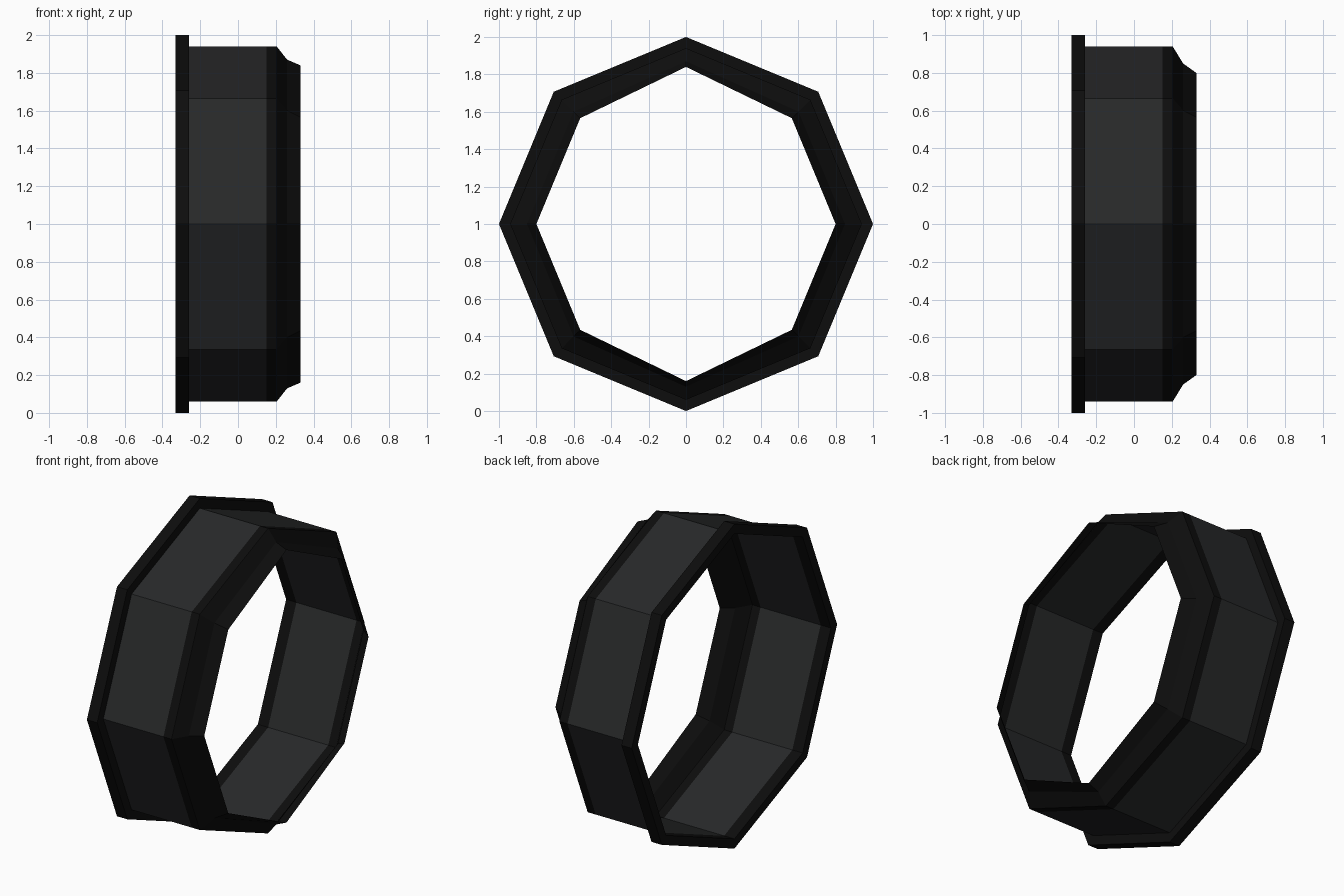
import bpy, bmesh, math

if "Cube" in bpy.data.objects:
    bpy.data.objects.remove(bpy.data.objects["Cube"])

SIDES = 8


def material(name, rgb):
    m = bpy.data.materials.new(name)
    m.diffuse_color = (*rgb, 1)
    m.use_nodes = True
    m.node_tree.nodes["Principled BSDF"].inputs["Base Color"].default_value = m.diffuse_color
    return m


rubber = material("grey_rubber", (0.020, 0.021, 0.022))
black = material("black_rubber", (0.004, 0.004, 0.004))


def lathe(name, profile, mat, closed=False):
    """Sweep (x, radius, vertical radius) points round the x axis."""
    bm = bmesh.new()
    rings = []
    for x, r, rz in profile:
        ring = []
        for i in range(SIDES):
            a = 2 * math.pi * i / SIDES
            rad = rz if i in (2, 6) else r      # top and bottom corners
            ring.append(bm.verts.new((x, rad * math.cos(a), 1 + rad * math.sin(a))))
        rings.append(ring)
    pairs = list(zip(rings, rings[1:]))
    if closed:
        pairs.append((rings[-1], rings[0]))
    for p, q in pairs:
        for i in range(SIDES):
            j = (i + 1) % SIDES
            bm.faces.new((p[i], p[j], q[j], q[i]))
    # outward normals: increasing x along the outside of the ring
    bm.normal_update()
    if closed:
        bmesh.ops.recalc_face_normals(bm, faces=bm.faces)
    else:
        flip = [f for f in bm.faces
                if f.normal.y * f.calc_center_median().y
                + f.normal.z * (f.calc_center_median().z - 1) < 0]
        bmesh.ops.reverse_faces(bm, faces=flip)
    me = bpy.data.meshes.new(name)
    bm.to_mesh(me)
    bm.free()
    me.materials.append(mat)
    ob = bpy.data.objects.new(name, me)
    bpy.context.collection.objects.link(ob)
    return ob


# raised flange at the left end
lathe("flange", [(-0.33, 0.94, 0.94), (-0.33, 1, 1), (-0.26, 1, 1), (-0.26, 0.94, 0.94)],
      black, closed=True)
# thin octagonal band
lathe("band", [(-0.26, 0.94, 0.94), (0.15, 0.94, 0.94)], rubber)
# dark shoulder tapering to the inner lip
lathe("shoulder_lip", [(0.15, 0.94, 0.94), (0.205, 0.94, 0.94),
                       (0.26, 0.85, 0.87), (0.33, 0.80, 0.84)], black)
